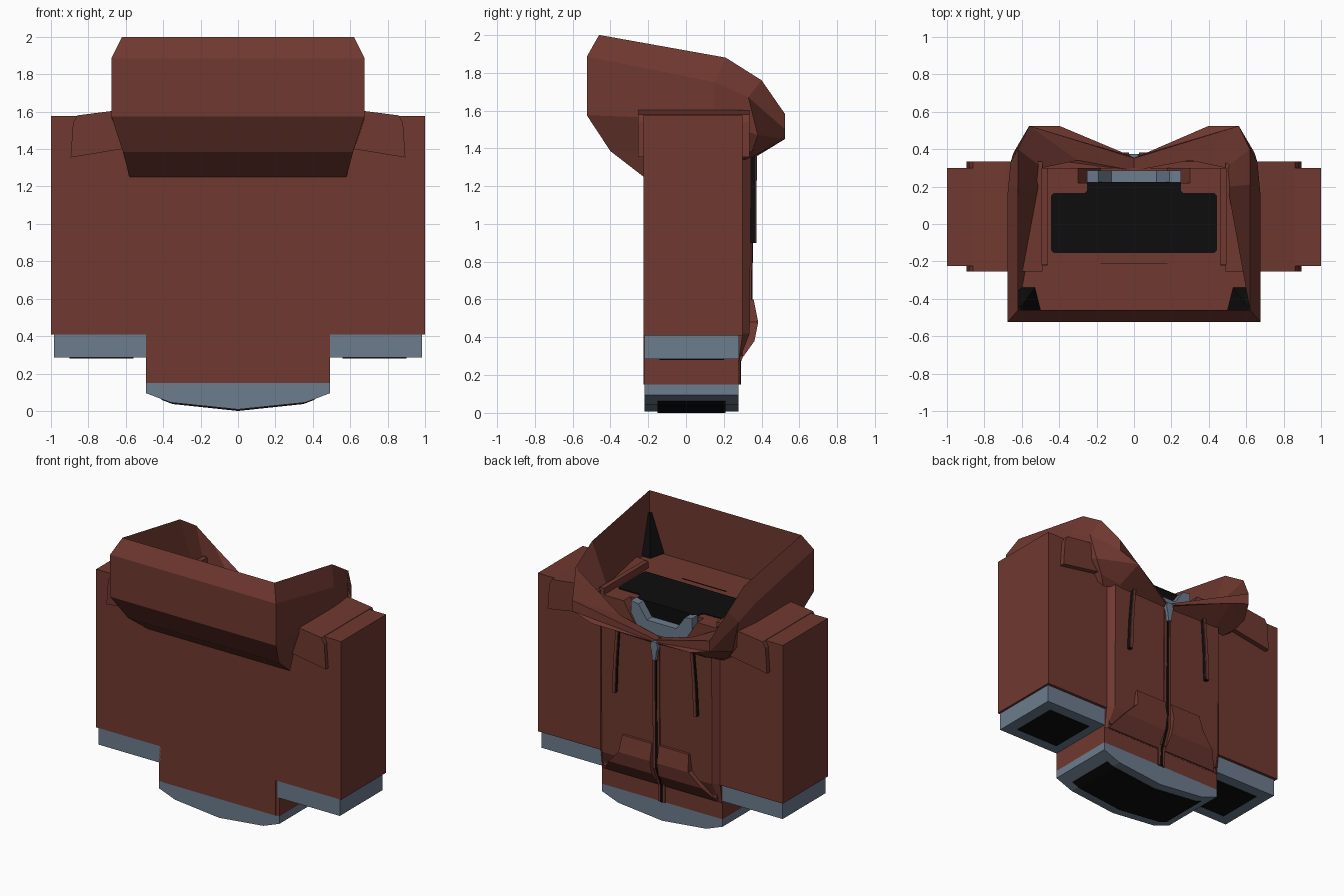
import bpy, bmesh

if "Cube" in bpy.data.objects:
    bpy.data.objects.remove(bpy.data.objects["Cube"])


def material(name, rgb):
    m = bpy.data.materials.new(name)
    m.use_nodes = True
    m.diffuse_color = (*rgb, 1)
    m.node_tree.nodes["Principled BSDF"].inputs["Base Color"].default_value = (*rgb, 1)
    return m


RED = material("brick red cloth", (0.16, 0.04, 0.029))
BLUE = material("slate blue trim", (0.15, 0.2, 0.27))
BLACK = material("black", (0.004, 0.004, 0.004))


def loft(name, rings, mat):
    """Closed skin through rings of equal point count, capped at both ends."""
    bm = bmesh.new()
    rows = [[bm.verts.new(p) for p in ring] for ring in rings]
    for a, b in zip(rows, rows[1:]):
        for i in range(len(a)):
            j = (i + 1) % len(a)
            bm.faces.new((a[i], a[j], b[j], b[i]))
    bm.faces.new(rows[0])
    bm.faces.new(rows[-1])
    bmesh.ops.recalc_face_normals(bm, faces=bm.faces)
    me = bpy.data.meshes.new(name)
    bm.to_mesh(me)
    bm.free()
    me.materials.append(mat)
    ob = bpy.data.objects.new(name, me)
    bpy.context.collection.objects.link(ob)
    return ob


def prism(name, pts, axis, lo, hi, mat):
    """Extrude a 2D outline along an axis from lo to hi."""
    def put(p, d):
        q = list(p)
        q.insert("xyz".index(axis), d)
        return q
    return loft(name, [[put(p, d) for p in pts] for d in (lo, hi)], mat)


def box(name, x, y, z, mat):
    return prism(name, [(x[0], y[0]), (x[1], y[0]), (x[1], y[1]), (x[0], y[1])], "z", *z, mat)


def sym(half):
    """Mirror an outline of (x, other) points across x = 0."""
    return half + [(-x, v) for x, v in reversed(half) if x]


def side(s, a, b):
    return sorted((s * a, s * b))


# Torso: main block, notched neck wall, bulging panel and lower skirt
box("torso", (-.465, .465), (-.225, .22), (.15, 1.55), RED)
prism("neck_wall", sym([(.465, .3), (.465, 1.56), (.3, 1.56), (.18, 1.37)]), "y", .22, .3, RED)
box("skirt", (-.492, .492), (-.22, .277), (.15, .5), RED)


def panel_ring(z, y, w):
    return [(-.488, .25, z), (.488, .25, z), (.488, min(y, .3), z),
            (w, y, z), (-w, y, z), (-.488, min(y, .3), z)]


loft("chest_panel", [panel_ring(.27, .278, .47), panel_ring(.42, .337, .45),
                     panel_ring(1.36, .345, .45)], RED)

# Hem with a pointed lower edge and dark opening
prism("hem", sym([(.492, .152), (.492, .095), (.36, .045), (0, .008)]), "y", -.22, .277, BLUE)
prism("hem_opening", sym([(.41, .075), (.41, .06), (.35, .037), (0, 0)]), "y", -.15, .21, BLACK)

# Sleeves, cuffs and shoulder yokes
for s, tag in ((1, "left"), (-1, "right")):
    box(f"{tag}_sleeve", side(s, .465, 1), (-.225, .3), (.41, 1.577), RED)
    box(f"{tag}_cuff", side(s, .477, .985), (-.22, .28), (.285, .41), BLUE)
    box(f"{tag}_cuff_opening", side(s, .56, .9), (-.14, .2), (.28, .287), BLACK)
    yoke = [(.488, 1.59), (.68, 1.603), (.86, 1.58), (.882, 1.54), (.895, 1.355), (.5, 1.42)]
    prism(f"{tag}_shoulder_yoke", [(s * x, z) for x, z in yoke], "y", -.255, .335, RED)
    box(f"{tag}_shoulder_seam", side(s, .46, .495), (-.22, .3), (1.5, 1.608), RED)

# Hood: cross-sections from the front middle round to the zip
# each lists underside, lower flare, lower edge, upper edge, rim, inner foot
half = [
    [(.58, -.225, 1.25), (.615, -.4, 1.385), (.677, -.525, 1.575),
     (.677, -.525, 1.885), (.62, -.46, 2), (.62, -.46, 1.56)],
    [(.55, .2, 1.3), (.6, .17, 1.385), (.677, .15, 1.55),
     (.677, .15, 1.75), (.62, .21, 1.88), (.5, .2, 1.56)],
    [(.52, .3, 1.34), (.58, .35, 1.385), (.645, .38, 1.47),
     (.66, .33, 1.67), (.62, .4, 1.76), (.49, .3, 1.56)],
    [(.4, .335, 1.34), (.42, .36, 1.36), (.4, .525, 1.45),
     (.56, .525, 1.5), (.56, .525, 1.58), (.3, .34, 1.47)],
    [(.0, .33, 1.335), (0, .345, 1.34), (0, .352, 1.35),
     (0, .357, 1.355), (0, .352, 1.37), (0, .285, 1.36)],
]
mirrored = [[(-x, y, z) for x, y, z in ring] for ring in reversed(half)]
loft("hood", mirrored + half, RED)
box("hood_floor", (-.62, .62), (-.462, .22), (1.54, 1.56), RED)
box("floor_seam", (-.18, .18), (-.215, -.21), (1.555, 1.563), BLACK)

# Dark corners inside the hood
for s, tag in ((1, "left"), (-1, "right")):
    base = [(.62, -.46), (.5, -.46), (.53, -.34), (.62, -.34)]
    tip = [(.62, -.46), (.6, -.46), (.605, -.445), (.62, -.44)]
    loft(f"{tag}_hood_shadow_gusset", [[(s * x, y, z) for x, y in ring]
         for ring, z in ((base, 1.565), (tip, 1.84))], BLACK)

# Neck opening with a lining band
prism("neck_opening", sym([(.43, -.155), (.445, -.14), (.445, .15), (.43, .165), (.265, .165),
                           (.25, .18), (.25, .225)]), "z", 1.558, 1.566, BLACK)
box("neck_opening_back", (-.25, .25), (.219, .224), (1.36, 1.56), BLACK)
prism("neck_lining", sym([(.25, 1.35), (.25, 1.57), (.19, 1.56), (.12, 1.46)]),
      "y", .224, .285, BLUE)

# Zip strip following the panel, with its dark line and puller
path = [(.278, .15), (.279, .275), (.337, .42), (.345, 1.35)]


def strip(name, x, depth, mat):
    prism(name, [(y - .01, z) for y, z in path] + [(y + depth, z) for y, z in reversed(path)],
          "x", *x, mat)


strip("zip_placket", (-.028, .028), .008, RED)
strip("zip_line", (-.009, .007), .013, BLACK)
prism("zip_puller", sym([(.012, 1.23), (.02, 1.29), (.03, 1.33), (.022, 1.365)]),
      "y", .35, .375, BLUE)

# Pocket halves and drawstrings
pocket_rows = [(.6, .27, .358), (.48, .285, .382), (.38, .38, .362), (.275, .46, .287)]
for s, tag in ((1, "left"), (-1, "right")):
    loft(f"{tag}_pocket", [[(s * .028, y - .06, z), (s * w, y - .06, z),
                            (s * w, y, z), (s * .028, y, z)] for z, w, y in pocket_rows], RED)
    cord = [(.295, 1.36), (.315, 1.36), (.335, 1.12), (.345, .9), (.32, .9), (.312, 1.12)]
    prism(f"{tag}_drawstring", [(s * x, z) for x, z in cord], "y", .335, .368, BLACK)
    prism(f"{tag}_drawstring_face", [(s * x, z) for x, z in cord], "y", .366, .372, RED)
